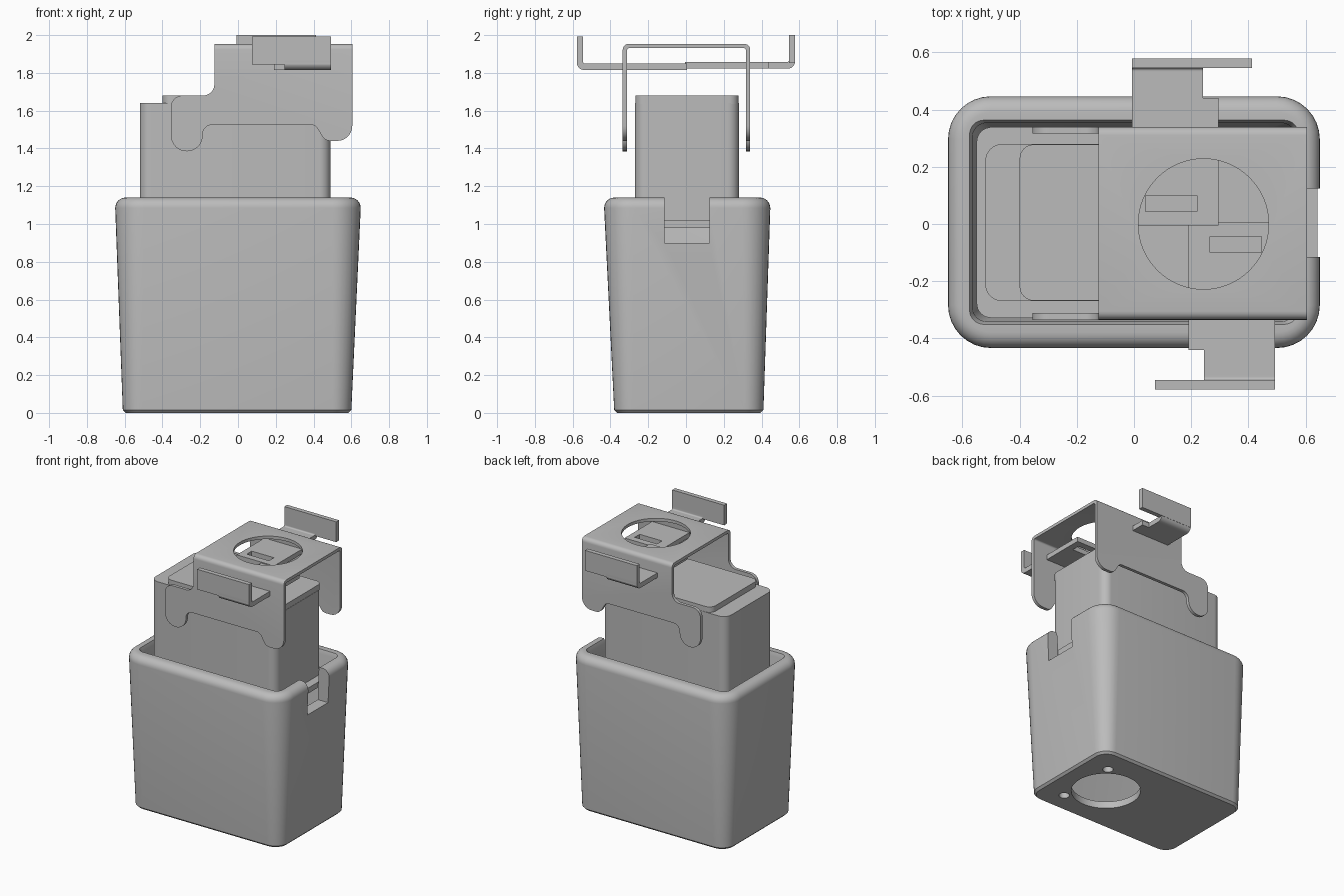
import bpy, bmesh, math
from mathutils import Vector

if "Cube" in bpy.data.objects:
    bpy.data.objects.remove(bpy.data.objects["Cube"], do_unlink=True)

GREY = (0.5, 0.5, 0.5, 1)
grey = bpy.data.materials.new("plain grey")
grey.use_nodes = True
grey.diffuse_color = GREY
grey.node_tree.nodes["Principled BSDF"].inputs["Base Color"].default_value = GREY


def fillet(corners, steps=8):
    """Round each corner (x, y, radius) of a closed 2D outline."""
    out = []
    for i, (x, y, r) in enumerate(corners):
        p = Vector((x, y))
        if r == 0:
            out.append(p)
            continue
        a = (Vector(corners[i - 1][:2]) - p).normalized()
        b = (Vector(corners[(i + 1) % len(corners)][:2]) - p).normalized()
        half = a.angle(b) / 2
        reach = r / math.tan(half)
        centre = p + (a + b).normalized() * (r / math.sin(half))
        start, end = p + a * reach - centre, p + b * reach - centre
        sweep = start.angle_signed(end)
        for k in range(steps + 1):
            t = -sweep * k / steps
            c, s = math.cos(t), math.sin(t)
            out.append(centre + Vector((start.x * c - start.y * s, start.x * s + start.y * c)))
    return out


def rect(x0, x1, y0, y1, r=0):
    return fillet([(x0, y0, r), (x1, y0, r), (x1, y1, r), (x0, y1, r)])


def circle(x, y, r, n=64):
    return [Vector((x + r * math.cos(2 * math.pi * k / n), y + r * math.sin(2 * math.pi * k / n)))
            for k in range(n)]


def finish(name, bm):
    bmesh.ops.recalc_face_normals(bm, faces=bm.faces)
    mesh = bpy.data.meshes.new(name)
    bm.to_mesh(mesh)
    bm.free()
    mesh.materials.append(grey)
    ob = bpy.data.objects.new(name, mesh)
    bpy.context.collection.objects.link(ob)
    return ob


def loft(bm, rings):
    """Skin a list of equal 3D rings and cap both ends."""
    rows = [[bm.verts.new(p) for p in ring] for ring in rings]
    n = len(rows[0])
    for a, b in zip(rows, rows[1:]):
        for i in range(n):
            j = (i + 1) % n
            bm.faces.new((a[i], a[j], b[j], b[i]))
    bm.faces.new(rows[0])
    bm.faces.new(rows[-1])


PLACE = {"z": lambda p, h: (p.x, p.y, h),
         "y": lambda p, h: (p.x, h, p.y),
         "x": lambda p, h: (h, p.x, p.y)}


def prism(bm, outline, lo, hi, axis="z"):
    loft(bm, [[PLACE[axis](p, h) for p in outline] for h in (lo, hi)])


def cut(ob, *shapes):
    """Subtract prisms, given as (outline, low, high, axis)."""
    for shape in shapes:
        bm = bmesh.new()
        prism(bm, *shape)
        tool = finish("cutter", bm)
        tool.hide_render = True
        mod = ob.modifiers.new("cut", "BOOLEAN")
        mod.operation, mod.solver, mod.object = "DIFFERENCE", "EXACT", tool
        bpy.context.view_layer.objects.active = ob
        bpy.ops.object.modifier_apply(modifier=mod.name)
        bpy.data.objects.remove(tool, do_unlink=True)


def smooth(ob):
    bpy.ops.object.select_all(action="DESELECT")
    ob.select_set(True)
    bpy.context.view_layer.objects.active = ob
    bpy.ops.object.shade_smooth_by_angle(angle=math.radians(35))


HX, HY = 0.243, 0.0     # shared centre of the round openings

# Tapered tub: outer wall, rolled rim, inner wall and floor
bm = bmesh.new()
sections = [(0.59, 0.38, 0.085, 0), (0.605, 0.395, 0.1, 0.015), (0.65, 0.44, 0.15, 1.085)]
for k in range(1, 7):
    t = math.pi / 2 * k / 6
    d = 0.055 * (1 - math.cos(t))
    sections.append((0.65 - d, 0.44 - d, 0.15 - d, 1.085 + 0.055 * math.sin(t)))
sections += [(0.575, 0.357, 0.05, 1.14), (0.565, 0.347, 0.05, 1.11), (0.535, 0.325, 0.045, 0.05)]
rings = []
for hx, hy, r, z in sections:
    cx = -0.005 * (1 - z / 1.14)
    cy = 0.015 - 0.009 * z / 1.14
    rings.append([(p.x, p.y, z) for p in rect(cx - hx, cx + hx, cy - hy, cy + hy, r)])
loft(bm, rings)
tub = finish("tub", bm)
cut(tub,
    (rect(-0.115, 0.125, 0.9, 1.3), 0.5, 0.8, "x"),
    (circle(HX, HY, 0.23), -0.1, 0.2, "z"),
    *[(circle(0.415, s * 0.225, 0.035, 20), -0.1, 0.2, "z") for s in (-1, 1)])
smooth(tub)

# Inner block with its seating flange
bm = bmesh.new()
prism(bm, rect(-0.52, 0.49, -0.27, 0.28, 0.06), 1.0, 1.64)
prism(bm, rect(-0.55, 0.55, -0.328, 0.338, 0.05), 0.98, 1.02)
smooth(finish("inner_block", bm))

# Raised cap on the block
bm = bmesh.new()
prism(bm, rect(-0.4, 0.488, -0.268, 0.278, 0.05), 1.635, 1.68)
smooth(finish("block_cap", bm))

# Folded bracket: side profile run across, bend rounded, inside removed
side = fillet([(-0.125, 1.953, 0), (-0.125, 1.68, 0.06), (-0.355, 1.68, 0.06),
               (-0.355, 1.385, 0.083), (-0.187, 1.385, 0.083), (-0.187, 1.525, 0.05),
               (0.41, 1.525, 0.04), (0.46, 1.44, 0.05), (0.605, 1.44, 0.08),
               (0.605, 1.953, 0)])
bm = bmesh.new()
prism(bm, side, -0.335, 0.34, "y")
folds = [e for e in bm.edges
         if all(v.co.z > 1.95 for v in e.verts)
         and abs(e.verts[0].co.y - e.verts[1].co.y) < 0.01]
bmesh.ops.bevel(bm, geom=folds, offset=0.03, segments=5, profile=0.5, affect="EDGES")
bracket = finish("bracket", bm)
inside = fillet([(-0.312, 1, 0), (0.317, 1, 0), (0.317, 1.931, 0.012), (-0.312, 1.931, 0.012)])
cut(bracket, (inside, -1, 1, "x"), (circle(HX, HY, 0.228), 1.88, 2.1, "z"))
smooth(bracket)

# Two hooked clips, one turned half round from the other
for name, s, z in (("front_clip", 1, 1.815), ("back_clip", -1, 1.822)):
    def turn(points):
        return [Vector((HX + s * (p.x - HX), s * p.y)) for p in points]

    def span(x0, x1):
        return sorted((HX + s * (x0 - HX), HX + s * (x1 - HX)))

    arm = [Vector(p) for p in ((0.19, 0.005), (0.19, -0.44), (0.245, -0.44), (0.245, -0.53),
                               (0.493, -0.53), (0.493, 0.005))]
    bm = bmesh.new()
    prism(bm, turn(arm), z, z + 0.035)
    clip = finish(name, bm)
    cut(clip, (turn(rect(0.265, 0.445, -0.1, -0.043)), 1.7, 1.9, "z"))
    smooth(clip)

    # Bend and upright tab
    bend = fillet([(-0.53, z, 0), (-0.53, z + 0.035, 0), (-0.545, z + 0.035, 0.01),
                   (-0.545, z + 0.06, 0), (-0.578, z + 0.06, 0), (-0.578, z, 0.04)])
    bm = bmesh.new()
    prism(bm, [Vector((s * p.x, p.y)) for p in bend], *span(0.245, 0.493), "x")
    prism(bm, turn(rect(0.073, 0.493, -0.578, -0.545)), z + 0.03, 1.992 if s > 0 else 2.0)
    smooth(finish(name + "_tab", bm))
